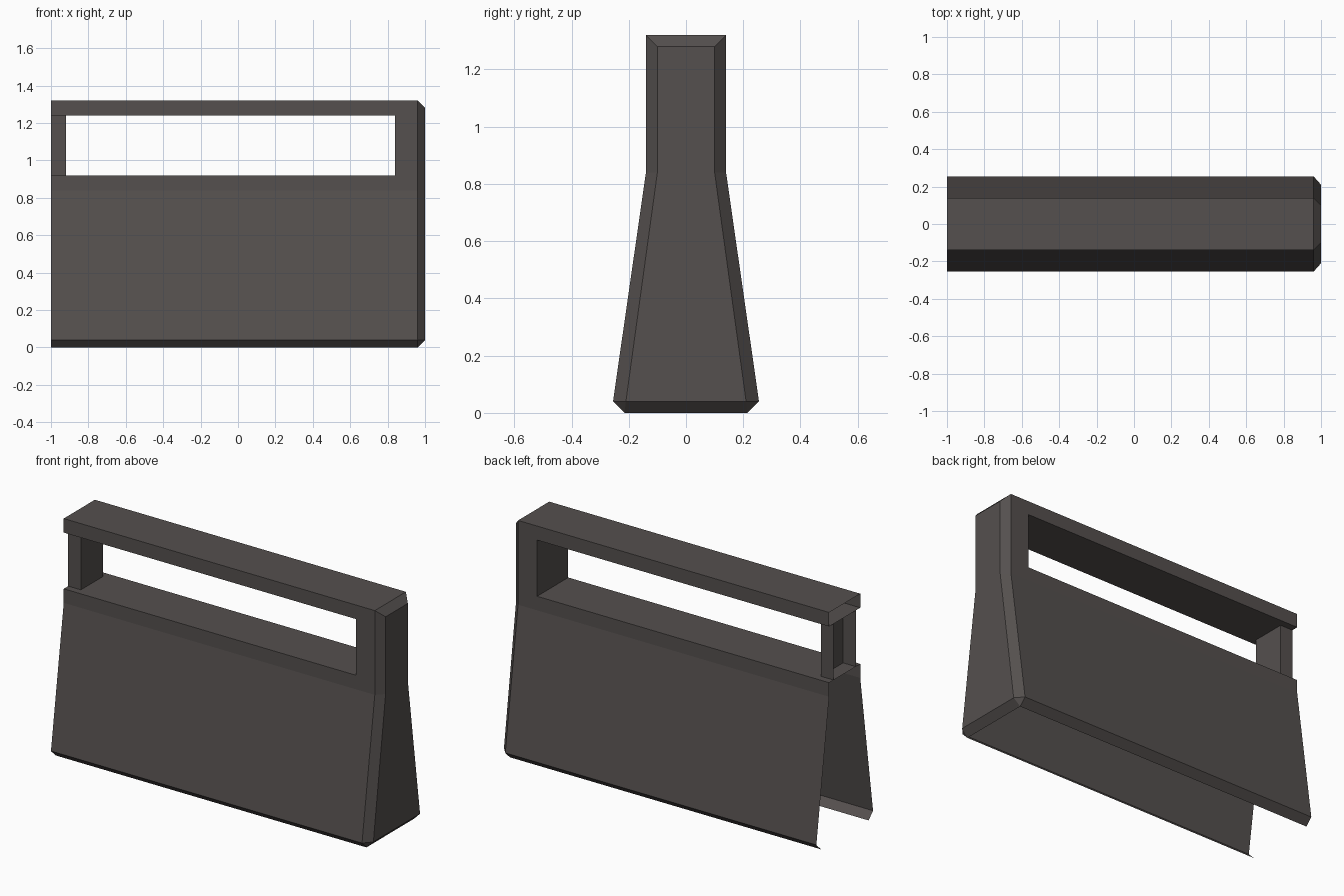
import bpy
import bmesh
from mathutils import Vector

cube = bpy.data.objects.get("Cube")
if cube:
    bpy.data.objects.remove(cube, do_unlink=True)

# One matt charcoal colour for everything
charcoal = bpy.data.materials.new("charcoal")
charcoal.use_nodes = True
tone = (0.09, 0.08, 0.077, 1)
charcoal.diffuse_color = tone
charcoal.node_tree.nodes["Principled BSDF"].inputs["Base Color"].default_value = tone


def add_face(bm, points, outward):
    """Add a flat face whose normal points along outward."""
    face = bm.faces.new([bm.verts.new(p) for p in points])
    face.normal_update()
    if face.normal.dot(Vector(outward)) < 0:
        face.normal_flip()


def panel_y(bm, x0, x1, z0, z1, y0, y1, side):
    """Side panel between two heights, with its own depth at each."""
    add_face(bm, [(x0, side * y0, z0), (x1, side * y0, z0),
                  (x1, side * y1, z1), (x0, side * y1, z1)], (0, side, 0))


def finish(name, bm):
    bmesh.ops.remove_doubles(bm, verts=bm.verts, dist=0.0005)
    mesh = bpy.data.meshes.new(name)
    bm.to_mesh(mesh)
    bm.free()
    mesh.materials.append(charcoal)
    obj = bpy.data.objects.new(name, mesh)
    bpy.context.collection.objects.link(obj)


# Main dimensions
OPEN, EDGE, END = -1.0, 0.96, 1.0
LIP, SHOULDER, TOP = 0.04, 0.84, 1.32
HOLE_LOW, HOLE_HIGH, HOLE_END = 0.92, 1.24, 0.84
BASE_Y, LIP_Y, TOP_Y = 0.215, 0.255, 0.14
INNER_Y, POST_X = 0.10, -0.92

# Outer shell: open below and at one end
bm = bmesh.new()
for s in (-1, 1):
    panel_y(bm, OPEN, EDGE, 0, LIP, BASE_Y, LIP_Y, s)
    panel_y(bm, OPEN, EDGE, LIP, SHOULDER, LIP_Y, TOP_Y, s)
    panel_y(bm, OPEN, EDGE, SHOULDER, HOLE_LOW, TOP_Y, TOP_Y, s)
    panel_y(bm, HOLE_END, EDGE, HOLE_LOW, HOLE_HIGH, TOP_Y, TOP_Y, s)
    panel_y(bm, OPEN, EDGE, HOLE_HIGH, TOP, TOP_Y, TOP_Y, s)
add_face(bm, [(OPEN, -TOP_Y, TOP), (EDGE, -TOP_Y, TOP),
              (EDGE, TOP_Y, TOP), (OPEN, TOP_Y, TOP)], (0, 0, 1))
finish("shell", bm)

# Closed end with chamfered border
bm = bmesh.new()
outer = [(LIP_Y, LIP), (TOP_Y, SHOULDER), (TOP_Y, TOP)]
inner = [(0.21, LIP), (INNER_Y, SHOULDER), (INNER_Y, 1.28)]
for (ya, za), (yb, zb) in zip(inner, inner[1:]):
    add_face(bm, [(END, -ya, za), (END, ya, za), (END, yb, zb), (END, -yb, zb)], (1, 0, 0))
for s in (-1, 1):
    for i in range(2):
        add_face(bm, [(EDGE, s * outer[i][0], outer[i][1]),
                      (END, s * inner[i][0], inner[i][1]),
                      (END, s * inner[i + 1][0], inner[i + 1][1]),
                      (EDGE, s * outer[i + 1][0], outer[i + 1][1])], (1, s, 0))
    # Bottom corner
    add_face(bm, [(EDGE, s * LIP_Y, LIP), (END, s * inner[0][0], LIP),
                  (EDGE, s * BASE_Y, 0)], (1, s, -1))
for (yo, zo), (yi, zi), up in ((outer[-1], inner[-1], 1), ((BASE_Y, 0), inner[0], -1)):
    add_face(bm, [(EDGE, -yo, zo), (EDGE, yo, zo), (END, yi, zi), (END, -yi, zi)], (1, 0, up))
finish("end_cap", bm)

# Lining of the handle opening
bm = bmesh.new()
for z, up in ((HOLE_LOW, 1), (HOLE_HIGH, -1)):
    add_face(bm, [(OPEN, -TOP_Y, z), (HOLE_END, -TOP_Y, z),
                  (HOLE_END, TOP_Y, z), (OPEN, TOP_Y, z)], (0, 0, up))
add_face(bm, [(HOLE_END, -TOP_Y, HOLE_LOW), (HOLE_END, TOP_Y, HOLE_LOW),
              (HOLE_END, TOP_Y, HOLE_HIGH), (HOLE_END, -TOP_Y, HOLE_HIGH)], (-1, 0, 0))
finish("handle_opening", bm)

# Channel-shaped post at the open end
bm = bmesh.new()
for s in (-1, 1):
    panel_y(bm, OPEN, POST_X, HOLE_LOW, HOLE_HIGH, INNER_Y, INNER_Y, s)
add_face(bm, [(POST_X, -INNER_Y, HOLE_LOW), (POST_X, INNER_Y, HOLE_LOW),
              (POST_X, INNER_Y, HOLE_HIGH), (POST_X, -INNER_Y, HOLE_HIGH)], (1, 0, 0))
finish("handle_post", bm)
